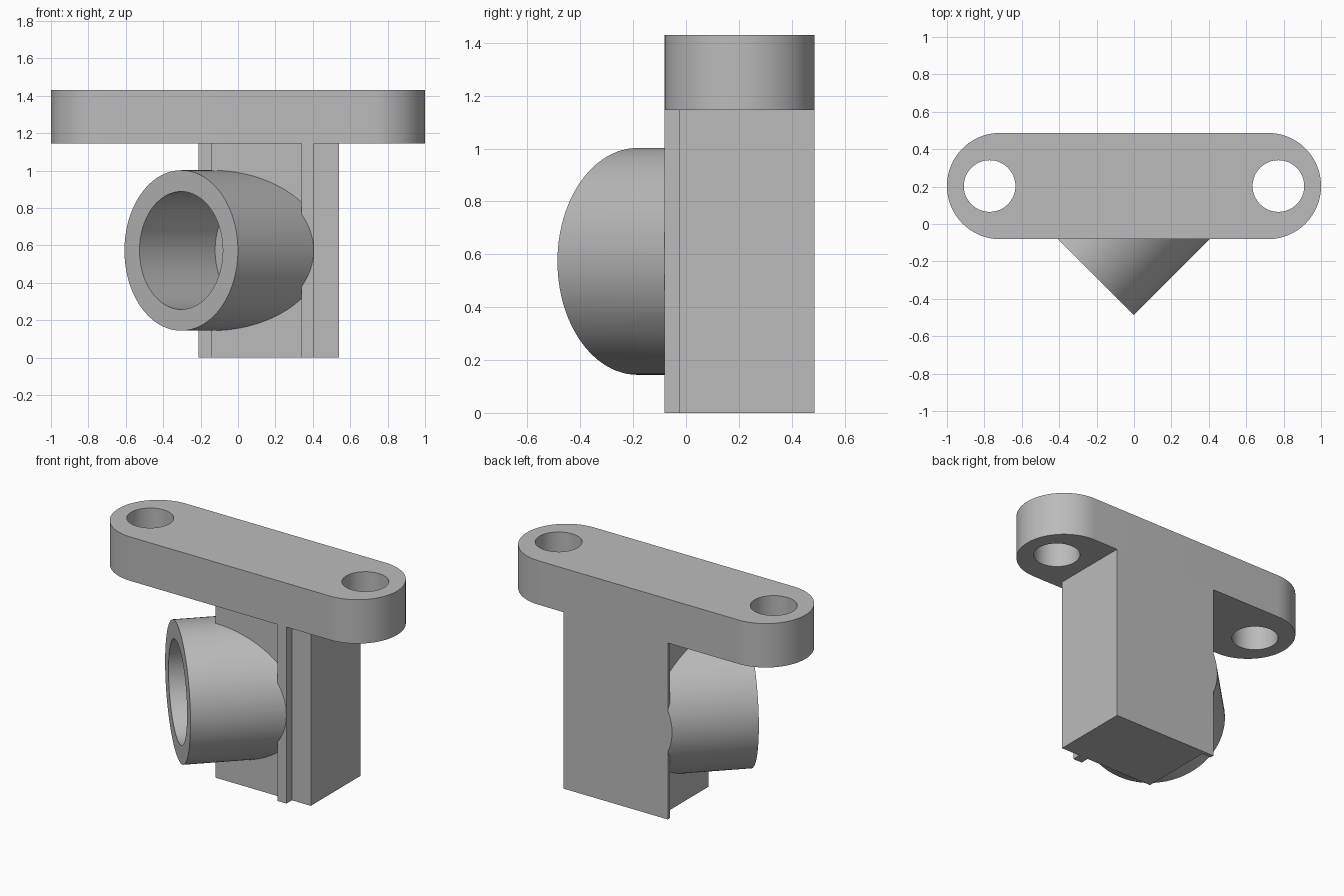
import bpy, bmesh, math
from mathutils import Matrix, Vector

cube = bpy.data.objects.get("Cube")
if cube:
    bpy.data.objects.remove(cube, do_unlink=True)

grey = bpy.data.materials.new("plain grey")
grey.use_nodes = True
GREY = (0.5, 0.5, 0.5, 1)
grey.diffuse_color = GREY
grey.node_tree.nodes["Principled BSDF"].inputs["Base Color"].default_value = GREY

BACK, PLATE_Z, TOP = 0.487, 1.145, 1.43


def finish(name, bm):
    bmesh.ops.recalc_face_normals(bm, faces=bm.faces)
    mesh = bpy.data.meshes.new(name)
    bm.to_mesh(mesh)
    bm.free()
    mesh.materials.append(grey)
    ob = bpy.data.objects.new(name, mesh)
    bpy.context.collection.objects.link(ob)
    return ob


def prism(name, outline, z0, z1):
    bm = bmesh.new()
    face = bm.faces.new([bm.verts.new((x, y, z0)) for x, y in outline])
    top = bmesh.ops.extrude_face_region(bm, geom=[face])["geom"]
    bmesh.ops.translate(bm, vec=(0, 0, z1 - z0),
                        verts=[v for v in top if isinstance(v, bmesh.types.BMVert)])
    return finish(name, bm)


def rod(name, start, end, radius, sides=96):
    start, end = Vector(start), Vector(end)
    axis = end - start
    turn = axis.to_track_quat("Z", "Y").to_matrix().to_4x4()
    bm = bmesh.new()
    bmesh.ops.create_cone(bm, cap_ends=True, segments=sides, radius1=radius,
                          radius2=radius, depth=axis.length,
                          matrix=Matrix.Translation((start + end) / 2) @ turn)
    return finish(name, bm)


def combine(target, tool, operation):
    mod = target.modifiers.new(tool.name, "BOOLEAN")
    mod.operation, mod.object, mod.solver = operation, tool, "EXACT"
    bpy.context.view_layer.objects.active = target
    bpy.ops.object.modifier_apply(modifier=mod.name)
    bpy.data.objects.remove(tool, do_unlink=True)


def smooth(ob):
    bpy.ops.object.select_all(action="DESELECT")
    ob.select_set(True)
    bpy.context.view_layer.objects.active = ob
    bpy.ops.object.shade_smooth_by_angle(angle=math.radians(30))


# Mounting plate with rounded ends and two bolt holes
mid_y, end_r = 0.203, 0.284
outline = []
for side, first in ((1, -90), (-1, 90)):
    for i in range(49):
        a = math.radians(first + 180 * i / 48)
        outline.append((side * (1 - end_r) + end_r * math.cos(a),
                        mid_y + end_r * math.sin(a)))
plate = prism("mounting_plate", outline, PLATE_Z, TOP)
for side in (-1, 1):
    hole = rod("bolt_hole", (side * 0.772, mid_y, 1), (side * 0.772, mid_y, 1.6), 0.138, 64)
    combine(plate, hole, "DIFFERENCE")
smooth(plate)

# Column with one rib on each of the two faces beside the socket
column = prism("column_with_socket", [
    (0.54, -0.025), (0.54, 0.53), (-0.21, 0.53), (-0.21, 0.462), (-0.145, 0.462),
    (-0.145, -0.025), (0.34, -0.025), (0.34, -0.081), (0.405, -0.081),
    (0.405, -0.025)], 0, PLATE_Z)

# Diagonal round socket with a blind bore
mouth = Vector((-0.304, -0.183, 0.573))
along = Vector((1, 1, 0)).normalized()
depth = 0.572
combine(column, rod("socket", mouth, mouth + along * depth, 0.429), "UNION")
combine(column, rod("bore", mouth - along * 0.1, mouth + along * depth, 0.315), "DIFFERENCE")

# Flat back cut flush with the plate
trim = prism("back_trim", [(-1, BACK), (1, BACK), (1, 1), (-1, 1)], -0.5, 2)
combine(column, trim, "DIFFERENCE")
smooth(column)
